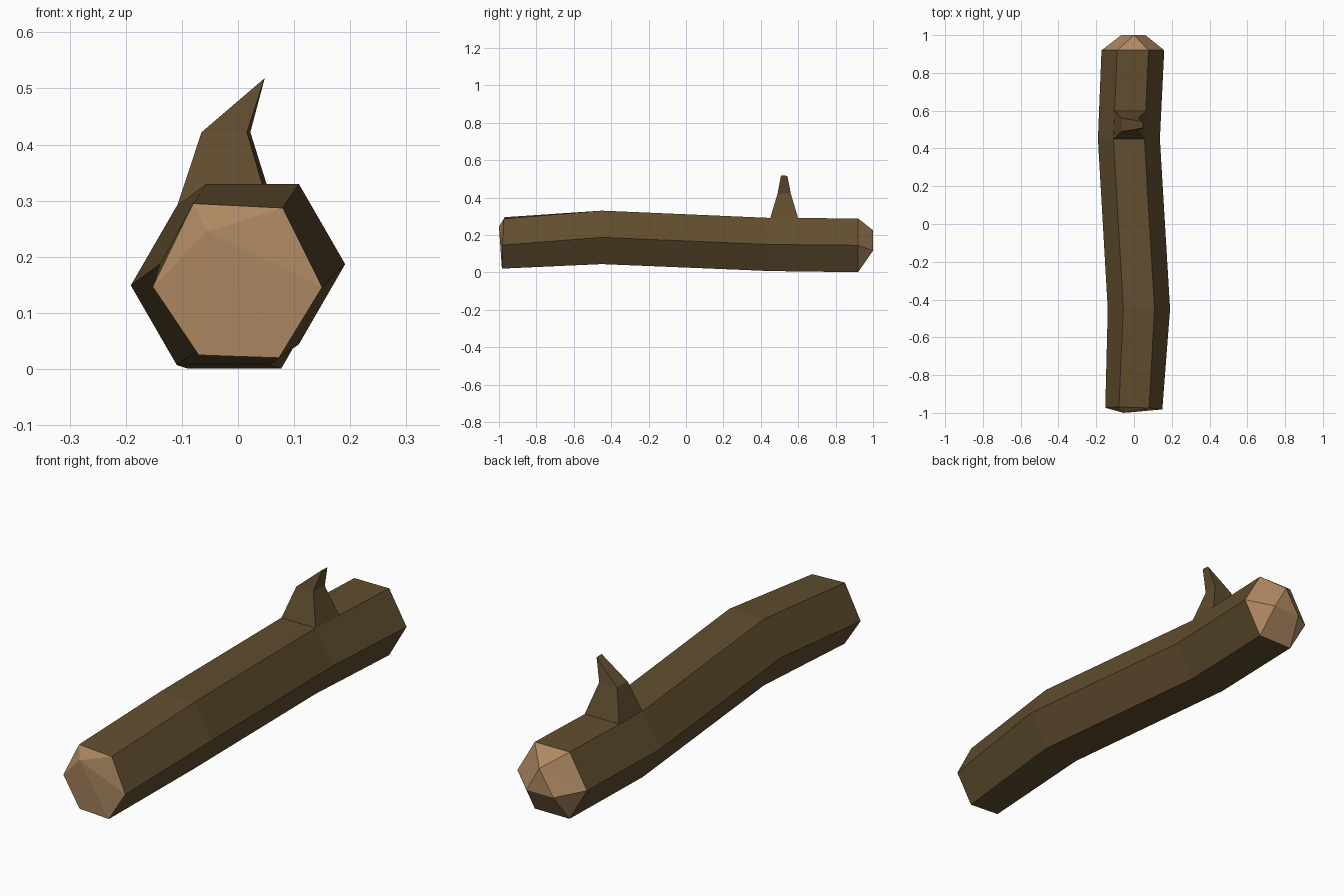
import bpy, bmesh, math

if "Cube" in bpy.data.objects:
    bpy.data.objects.remove(bpy.data.objects["Cube"])


def material(name, rgb):
    m = bpy.data.materials.new(name)
    m.diffuse_color = (*rgb, 1)
    m.use_nodes = True
    m.node_tree.nodes["Principled BSDF"].inputs["Base Color"].default_value = m.diffuse_color
    return m


bark = material("dark_bark", (0.120, 0.075, 0.028))
wood = material("cut_wood", (0.430, 0.252, 0.125))


def hexagon(bm, x, y, z, r):
    """Ring starting at the upper right corner, going round via the upper left."""
    return [bm.verts.new((x + r * math.cos(math.radians(60 + 60 * i)), y,
                          z + r * math.sin(math.radians(60 + 60 * i)))) for i in range(6)]


def bridge(bm, a, b):
    n = len(a)
    for i in range(n):
        bm.faces.new((a[i], a[(i + 1) % n], b[(i + 1) % n], b[i]))


def finish(bm, name, mats):
    bmesh.ops.recalc_face_normals(bm, faces=bm.faces)
    me = bpy.data.meshes.new(name)
    bm.to_mesh(me)
    bm.free()
    for m in mats:
        me.materials.append(m)
    ob = bpy.data.objects.new(name, me)
    bpy.context.collection.objects.link(ob)
    return ob


# Log: slightly crooked six-sided trunk
bm = bmesh.new()
front_xz = [(0.08, 0.287), (-0.08, 0.295), (-0.152, 0.147),
            (-0.07, 0.025), (0.073, 0.02), (0.15, 0.146)]
front = [bm.verts.new((x, -0.977 - 0.03 * x + 0.04 * (z - 0.15), z)) for x, z in front_xz]
near = hexagon(bm, 0.026, -0.45, 0.187, 0.165)
far = hexagon(bm, -0.027, 0.45, 0.149, 0.164)
back = hexagon(bm, -0.006, 0.92, 0.1445, 0.166)
for a, b in ((front, near), (near, far), (far, back)):
    bridge(bm, a, b)

# Front cut: shallow off-centre point
ends = []
tip = bm.verts.new((-0.055, -1.0, 0.245))
for i in range(6):
    ends.append(bm.faces.new((front[i], front[(i + 1) % 6], tip)))

# Back cut: facets running to a small triangle
t = bm.verts.new((0.0, 1.0, 0.225))
l = bm.verts.new((-0.067, 1.0, 0.116))
r = bm.verts.new((0.06, 1.0, 0.116))
b = back
for f in ((b[0], b[1], t), (b[1], b[2], t), (b[2], l, t), (b[2], b[3], l),
          (b[3], b[4], r, l), (b[4], b[5], r), (b[5], t, r), (b[5], b[0], t), (t, l, r)):
    ends.append(bm.faces.new(f))
for f in ends:
    f.material_index = 1
finish(bm, "log", [bark, wood])

# Broken twig: tapering four-sided stub bent to a thin tip edge
bm = bmesh.new()
base = [bm.verts.new(p) for p in ((-0.109, 0.45, 0.289), (0.055, 0.45, 0.289),
                                  (0.064, 0.60, 0.288), (-0.102, 0.60, 0.288))]
bend = [bm.verts.new(p) for p in ((-0.065, 0.49, 0.422), (0.016, 0.49, 0.422),
                                  (0.022, 0.56, 0.422), (-0.063, 0.56, 0.422))]
t0 = bm.verts.new((0.047, 0.508, 0.518))
t1 = bm.verts.new((0.047, 0.542, 0.516))
bridge(bm, base, bend)
bm.faces.new(base)
bm.faces.new((bend[0], bend[1], t0))
bm.faces.new((bend[1], bend[2], t1, t0))
bm.faces.new((bend[2], bend[3], t1))
bm.faces.new((bend[3], bend[0], t0, t1))
finish(bm, "twig_stub", [bark])
